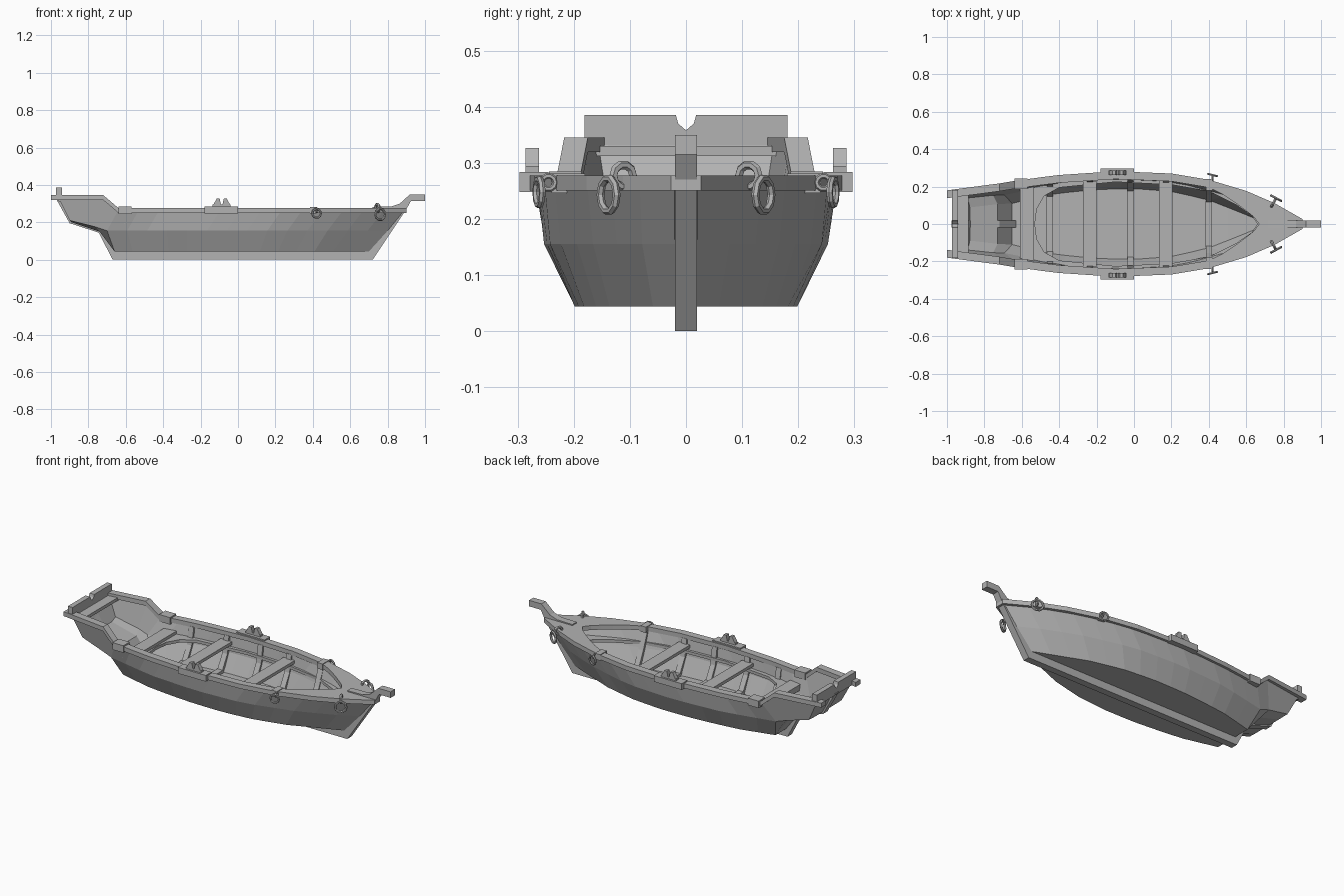
import bpy, bmesh, math
from mathutils import Vector

cube = bpy.data.objects.get("Cube")
if cube:
    bpy.data.objects.remove(cube, do_unlink=True)

grey = bpy.data.materials.new("weathered grey")
grey.use_nodes = True
grey.diffuse_color = (0.45, 0.45, 0.45, 1)
grey.node_tree.nodes["Principled BSDF"].inputs["Base Color"].default_value = grey.diffuse_color

# Half widths of the hull by length, at three heights
BOTTOM = [(-.67, .115), (-.45, .17), (-.2, .195), (0, .2), (.2, .185), (.4, .14), (.6, .06), (.7, .02)]
MIDDLE = [(-.73, .165), (-.4, .235), (-.1, .255), (.2, .24), (.5, .16), (.7, .075), (.8, .02)]
TOP = [(-1, .168), (-.72, .205), (-.6, .225), (-.4, .25), (-.1, .27), (.2, .258), (.4, .225),
       (.6, .165), (.75, .1), (.9, .015)]
OPENING = [(-.53, 0), (-.52, .08), (-.48, .15), (-.4, .195), (-.1, .225), (.2, .21),
           (.4, .175), (.55, .1), (.63, .045), (.66, 0)]
RAIL_Z = [(-.72, .345), (-.64, .277)]


def at(table, x):
    """Straight-line lookup in a table."""
    if x <= table[0][0]:
        return table[0][1]
    for (a, p), (b, q) in zip(table, table[1:]):
        if x <= b:
            return p + (q - p) * (x - a) / (b - a)
    return table[-1][1]


def make(name, verts, faces, fix=True):
    mesh = bpy.data.meshes.new(name)
    mesh.from_pydata(verts, [], faces)
    if fix:
        bm = bmesh.new()
        bm.from_mesh(mesh)
        bmesh.ops.recalc_face_normals(bm, faces=bm.faces)
        bm.to_mesh(mesh)
        bm.free()
    mesh.materials.append(grey)
    obj = bpy.data.objects.new(name, mesh)
    bpy.context.collection.objects.link(obj)
    return obj


def loft(name, sections):
    """Closed solid through matching cross-sections."""
    n = len(sections[0])
    verts = [p for s in sections for p in s]
    faces = [(i * n + j, (i + 1) * n + j, (i + 1) * n + (j + 1) % n, i * n + (j + 1) % n)
             for i in range(len(sections) - 1) for j in range(n)]
    faces += [tuple(range(n)), tuple(range(len(verts) - n, len(verts)))]
    return make(name, verts, faces)


def box(name, x, y, z):
    return loft(name, [[(a, y[0], z[0]), (a, y[1], z[0]), (a, y[1], z[1]), (a, y[0], z[1])] for a in x])


def side_prism(name, outline, y0, y1):
    return loft(name, [[(x, y, z) for x, z in outline] for y in (y0, y1)])


def ring(name, place, radius, thick, turn):
    bpy.ops.mesh.primitive_torus_add(location=place, rotation=(math.pi / 2, 0, turn), major_radius=radius,
                                     minor_radius=thick, major_segments=10, minor_segments=6)
    obj = bpy.context.object
    obj.name = name
    obj.data.materials.append(grey)


# Hull shell: overhanging stern stations, then the main body
halves = [[(-.96, .168, .33), (-.9, .15, .21), (-.89, .09, .2)],
          [(-.72, .205, .33), (-.76, .168, .175), (-.74, .11, .15)]]
COUNT = 14
for i in range(COUNT + 1):
    t = i / COUNT
    xb, xm, xt = -.66 + 1.36 * t, -.70 + 1.5 * t, -.64 + 1.53 * t
    halves.append([(xt, at(TOP, xt), .265), (xm, at(MIDDLE, xm), .155), (xb, at(BOTTOM, xb), .044)])
verts = []
for h in halves:
    verts += h + [(x, -y, z) for x, y, z in reversed(h)]
faces = [(i * 6 + j, i * 6 + 6 + j, i * 6 + 7 + j, i * 6 + 1 + j)
         for i in range(len(halves) - 1) for j in range(5)]
faces.append(tuple(range(6)))
hull = make("hull", verts, faces, fix=False)
shell = hull.modifiers.new("planking", "SOLIDIFY")
shell.thickness = .02
shell.offset = -1

# Keel with stern post, and stem with its head
side_prism("keel_and_stern_post", [(-.67, 0), (.72, 0), (.74, .06), (-.63, .06), (-.72, .165), (-.875, .215),
                                   (-.95, .33), (-.975, .33), (-.9, .195), (-.745, .145)], -.02, .02)
side_prism("stem", [(.72, 0), (.9, .27), (.925, .315), (1, .315), (1, .35), (.92, .35), (.865, .3),
                    (.82, .285), (.72, .283), (.72, .25), (.83, .25), (.68, .045)], -.02, .02)

# Gunwale, closing to a solid breasthook at the bow
rail_x = [-1, -.85, -.72, -.64, -.5, -.4, -.25, -.1, .05, .2, .3, .4, .48, .55, .6, .64, .67, .75, .9]
for s, side in ((1, "left"), (-1, "right")):
    sections = []
    for x in rail_x:
        out = at(TOP, x) + .012
        inn = max(0, min(out - .042, at([(.4, .195), (.5, .145), (.6, .07), (.65, .03), (.67, 0)], x)
                         if x > .4 else 1))
        z = at(RAIL_Z, x)
        sections.append([(x, s * inn, z - .026), (x, s * out, z - .026), (x, s * out, z), (x, s * inn, z)])
    loft("gunwale_" + side, sections)

    # Side shelf forming the curved stern seat and bow seat
    sections = []
    for x in [-.61, -.53, -.52, -.5, -.48, -.4, -.25, -.1, .05, .2, .3, .4, .48, .55, .63, .66, .69]:
        out = .7 * at(MIDDLE, x) + .3 * at(TOP, x) - .012
        inn = min(at(OPENING, x), out - .008)
        sections.append([(x, s * inn, .178), (x, s * out, .178), (x, s * out, .195), (x, s * inn, .195)])
    loft("shelf_" + side, sections)

    # Ribs
    for x in (-.45, -.235, -.02, .17, .4):
        line = [(at(TOP, x) - .014, .255), (at(MIDDLE, x) - .014, .155), (at(BOTTOM, x) - .014, .06)]
        loft("rib_" + side, [[(x + d, s * (y - e), z) for d, e in
                              ((-.016, 0), (.016, 0), (.016, .018), (-.016, .018))] for y, z in line])

    # Rowlock plate with two horns
    box("rowlock_plate_" + side, (-.18, 0), (s * .245, s * .297), (.248, .284))
    box("rowlock_base_" + side, (-.135, -.04), (s * .262, s * .286), (.28, .294))
    for x, lean in ((-.112, .006), (-.062, -.006)):
        side_prism("rowlock_horn_" + side, [(x - .022, .29), (x + .022, .29), (x + .008 + lean, .326),
                                            (x - .008 + lean, .326)], s * .262, s * .286)

    # Rail straps
    w = at(TOP, -.605)
    box("stern_strap_" + side, (-.64, -.57), (s * (w - .038), s * (w + .02)), (.244, .285))
    w = at(TOP, .4)
    box("bow_strap_" + side, (.385, .42), (s * (w - .045), s * (w + .016)), (.246, .281))

    # Mooring rings on their eyes
    ring("side_ring_" + side, (.42, s * .262, .248), .024, .006, -s * .25)
    ring("side_eye_" + side, (.42, s * .245, .265), .012, .005, math.pi / 2)
    ring("bow_ring_" + side, (.76, s * .138, .243), .03, .007, -s * .5)
    ring("bow_eye_" + side, (.745, s * .112, .277), .02, .008, math.pi / 2 - s * .5)

# Floor timbers under the ribs
for x in (-.45, -.235, -.02, .17, .4):
    w = at(BOTTOM, x) - .015
    box("floor_timber", (x - .018, x + .018), (-w, w), (.06, .078))

# Rowing thwarts
for x in (-.237, .17):
    w = at(TOP, x) - .03
    box("thwart", (x - .036, x + .036), (-w, w), (.208, .226))

# Stern seat, aft bench and notched stern board
box("stern_seat", (-.61, -.535), (-.2, .2), (.19, .212))
box("aft_bench", (-.96, -.885), (-.165, .165), (.312, .33))
board = [(-.181, .32), (.181, .32), (.181, .385), (.018, .385), (.014, .37), (0, .358),
         (-.014, .37), (-.018, .385), (-.181, .385)]
loft("stern_board", [[(x, y, z) for y, z in board] for x in (-.972, -.942)])
